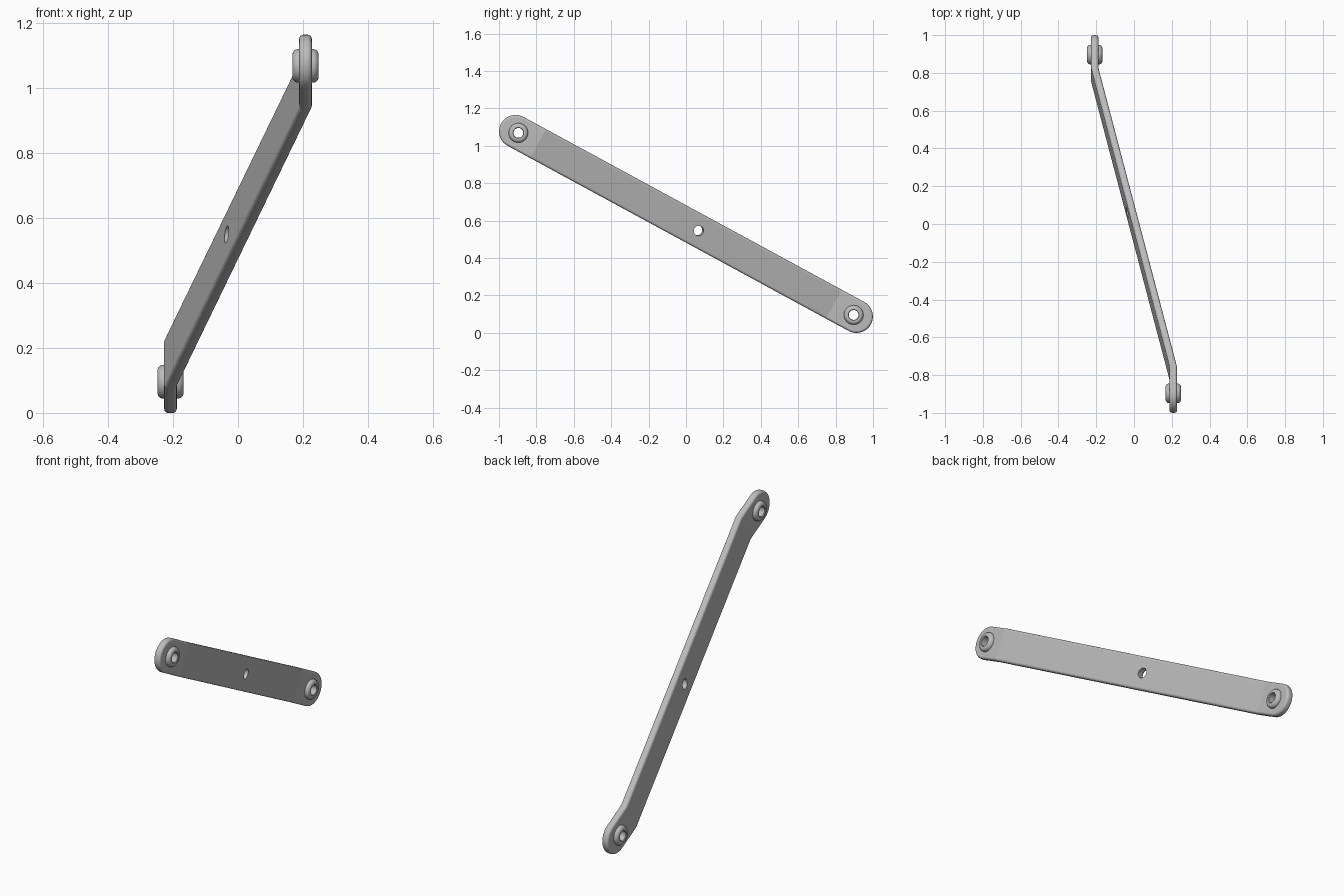
import bpy, bmesh, math
from mathutils import Matrix, Vector

cube = bpy.data.objects.get("Cube")
if cube:
    bpy.data.objects.remove(cube, do_unlink=True)

RADIUS = 0.088        # half width of the bar
END = 1.037           # centre of the rounded ends, along the bar
BEND = 0.9            # bend lines, along the bar
OFFSET = 0.208        # sideways offset of each end
THICK = 0.039
EYE = 1.02            # bushing position along the bar
BORE = 0.027
TILT = math.radians(28.5)

# Bar frame: local x runs along the bar, y across it, z through it
along = Vector((0, math.cos(TILT), -math.sin(TILT)))
across = Vector((0, math.sin(TILT), math.cos(TILT)))
FRAME = Matrix((along, across, Vector((1, 0, 0)))).transposed().to_4x4()
FRAME.translation = (0, 0, 0.5825)

steel = bpy.data.materials.new("grey steel")
steel.use_nodes = True
colour = (0.5, 0.5, 0.5, 1)
steel.diffuse_color = colour
steel.node_tree.nodes["Principled BSDF"].inputs["Base Color"].default_value = colour


def sideways(s):
    return -OFFSET * max(-1, min(1, s / BEND))


def make_object(name, bm):
    bmesh.ops.recalc_face_normals(bm, faces=bm.faces[:])
    mesh = bpy.data.meshes.new(name)
    bm.to_mesh(mesh)
    bm.free()
    mesh.materials.append(steel)
    obj = bpy.data.objects.new(name, mesh)
    bpy.context.collection.objects.link(obj)
    obj.matrix_world = FRAME
    return obj


def activate(obj):
    bpy.ops.object.select_all(action='DESELECT')
    obj.select_set(True)
    bpy.context.view_layer.objects.active = obj


def smooth(obj):
    activate(obj)
    bpy.ops.object.shade_smooth_by_angle(angle=math.radians(32))


# Bar: stadium outline, extruded, cut at the bend lines and offset sideways
bm = bmesh.new()
outline = []
for side in (1, -1):
    for i in range(25):
        a = math.pi * (i / 24 - 0.5)
        outline.append(bm.verts.new((side * (END + RADIUS * math.cos(a)),
                                     side * RADIUS * math.sin(a), -THICK / 2)))
face = bm.faces.new(outline)
top = bmesh.ops.extrude_face_region(bm, geom=[face])["geom"]
bmesh.ops.translate(bm, vec=(0, 0, THICK),
                    verts=[v for v in top if isinstance(v, bmesh.types.BMVert)])
for s in (-BEND, BEND):
    bmesh.ops.bisect_plane(bm, geom=bm.verts[:] + bm.edges[:] + bm.faces[:],
                           plane_co=(s, 0, 0), plane_no=(1, 0, 0))
for v in bm.verts:
    v.co.z += sideways(v.co.x)
bar = make_object("bar", bm)
bevel = bar.modifiers.new("rounded edges", 'BEVEL')
bevel.width = 0.013
bevel.segments = 4
bevel.limit_method = 'ANGLE'
bevel.angle_limit = math.radians(40)

# Bolt holes: one near the middle, square to the slanted web, and one per eye
cutters = []
for s, turn in ((0.073, math.atan(OFFSET / BEND)), (-EYE, 0), (EYE, 0)):
    bm = bmesh.new()
    bmesh.ops.create_cone(bm, cap_ends=True, segments=40, radius1=BORE,
                          radius2=BORE, depth=0.2)
    bm.transform(Matrix.Translation((s, 0, sideways(s))) @ Matrix.Rotation(turn, 4, 'Y'))
    cutter = make_object("hole_cutter", bm)
    cutter.hide_render = True
    cutters.append(cutter)
    cut = bar.modifiers.new("hole", 'BOOLEAN')
    cut.object = cutter
    cut.operation = 'DIFFERENCE'
    cut.solver = 'EXACT'
activate(bar)
for modifier in list(bar.modifiers):
    bpy.ops.object.modifier_apply(modifier=modifier.name)
for cutter in cutters:
    bpy.data.objects.remove(cutter, do_unlink=True)

# Smooth the rounded edges but keep the bends crisp
smooth(bar)
bm = bmesh.new()
bm.from_mesh(bar.data)
for e in bm.edges:
    if all(abs(abs(v.co.x) - BEND) < 0.005 for v in e.verts):
        e.smooth = False
bm.to_mesh(bar.data)
bm.free()
weighted = bar.modifiers.new("flat faces", 'WEIGHTED_NORMAL')
weighted.keep_sharp = True

# Bushings: turned sleeves with rounded shoulders, one in each eye
half = [(BORE - 0.001, 0.037), (0.029, 0.040), (0.038, 0.040),
        (0.045, 0.037), (0.050, 0.031), (0.052, 0.024)]
profile = half + [(r, -h) for r, h in reversed(half)]
for name, s in (("front_bushing", -EYE), ("rear_bushing", EYE)):
    bm = bmesh.new()
    ring = [bm.verts.new((r, 0, h)) for r, h in profile]
    edges = [bm.edges.new((v, ring[(i + 1) % len(ring)])) for i, v in enumerate(ring)]
    bmesh.ops.spin(bm, geom=ring + edges, cent=(0, 0, 0), axis=(0, 0, 1),
                   angle=math.tau, steps=40)
    bmesh.ops.remove_doubles(bm, verts=bm.verts[:], dist=0.0002)
    bm.transform(Matrix.Translation((s, 0, sideways(s))))
    smooth(make_object(name, bm))
